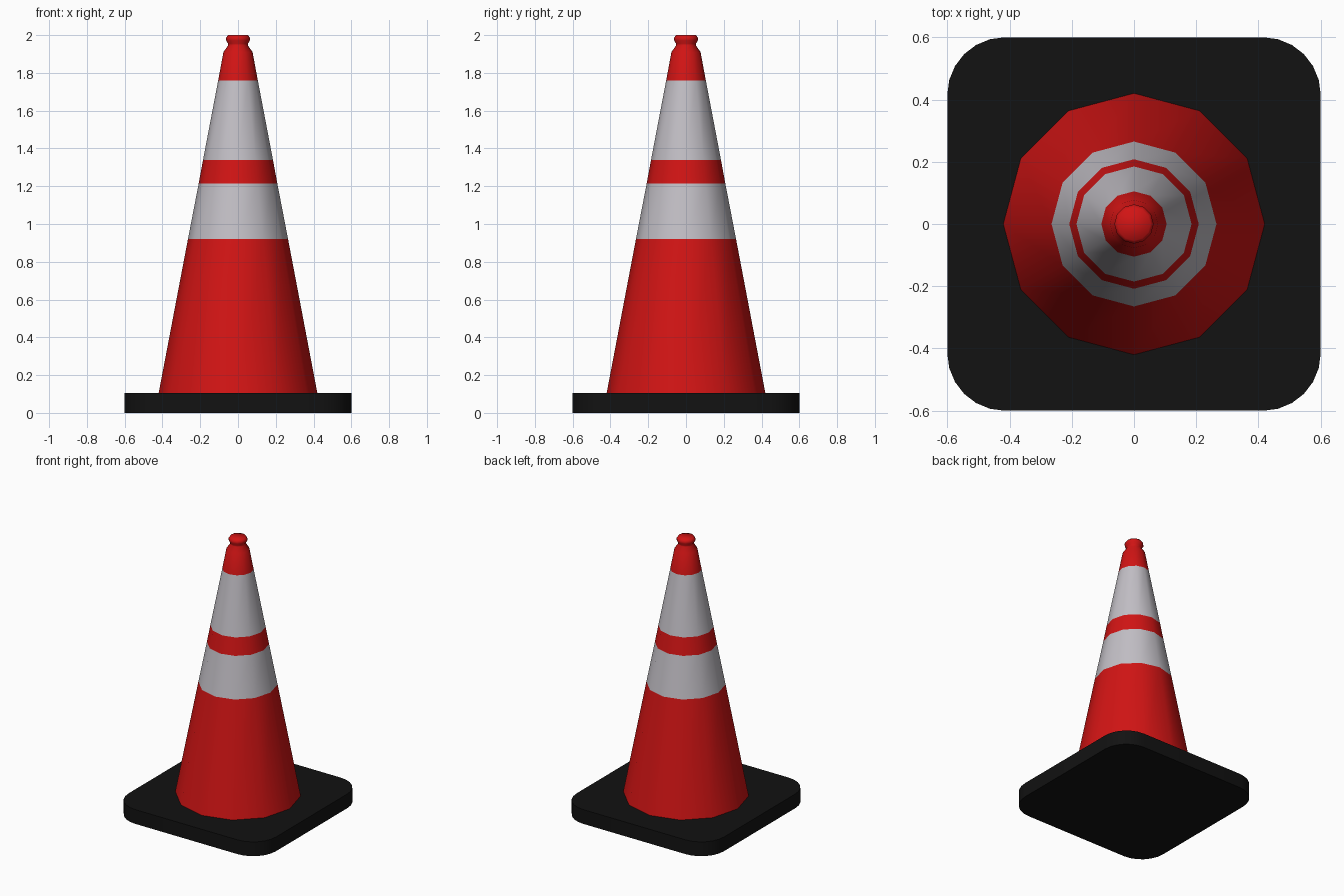
import bpy, bmesh, math

if "Cube" in bpy.data.objects:
    bpy.data.objects.remove(bpy.data.objects["Cube"])


def material(name, rgb):
    m = bpy.data.materials.new(name)
    m.diffuse_color = (*rgb, 1)
    m.use_nodes = True
    m.node_tree.nodes["Principled BSDF"].inputs["Base Color"].default_value = m.diffuse_color
    return m


red = material("cone red", (0.64, 0.007, 0.007))
white = material("reflective white", (0.54, 0.52, 0.56))
black = material("rubber black", (0.006, 0.006, 0.006))


def finish(bm, name, mats, angle):
    bmesh.ops.recalc_face_normals(bm, faces=bm.faces)
    mesh = bpy.data.meshes.new(name)
    bm.to_mesh(mesh)
    bm.free()
    for m in mats:
        mesh.materials.append(m)
    obj = bpy.data.objects.new(name, mesh)
    bpy.context.collection.objects.link(obj)
    bpy.ops.object.select_all(action='DESELECT')
    bpy.context.view_layer.objects.active = obj
    obj.select_set(True)
    bpy.ops.object.shade_smooth_by_angle(angle=math.radians(angle))
    return obj


def loft(bm, rings):
    """Skin between matching rings of points and cap the last one."""
    loops = [[bm.verts.new(p) for p in ring] for ring in rings]
    n = len(loops[0])
    for a, b in zip(loops, loops[1:]):
        for i in range(n):
            j = (i + 1) % n
            bm.faces.new((a[i], a[j], b[j], b[i]))
    bm.faces.new(loops[-1])
    return loops


# Base: square slab with rounded corners
def slab_outline(z, half=0.6, r=0.185, steps=6):
    pts = []
    for k in range(4):
        mid = math.radians(45 + 90 * k)
        cx = math.copysign(half - r, math.cos(mid))
        cy = math.copysign(half - r, math.sin(mid))
        for s in range(steps + 1):
            a = math.radians(90 * k + 90 * s / steps)
            pts.append((cx + r * math.cos(a), cy + r * math.sin(a), z))
    return pts


bm = bmesh.new()
loops = loft(bm, [slab_outline(0), slab_outline(0.105)])
bm.faces.new(loops[0])
finish(bm, "base", [black], 40)

# Cone body: twelve-sided profile with a knob at the tip, striped by height
profile = [(0.42, 0.105), (0.265, 0.92), (0.208, 1.215), (0.185, 1.34),
           (0.105, 1.76), (0.077, 1.91), (0.053, 1.945), (0.053, 1.955),
           (0.063, 1.972), (0.063, 1.985), (0.053, 2.0)]
bm = bmesh.new()
loft(bm, [[(r * math.cos(math.tau * i / 12), r * math.sin(math.tau * i / 12), z)
           for i in range(12)] for r, z in profile])
for f in bm.faces:
    z = f.calc_center_median().z
    f.material_index = int(0.92 < z < 1.215 or 1.34 < z < 1.76)
finish(bm, "cone", [red, white], 60)
